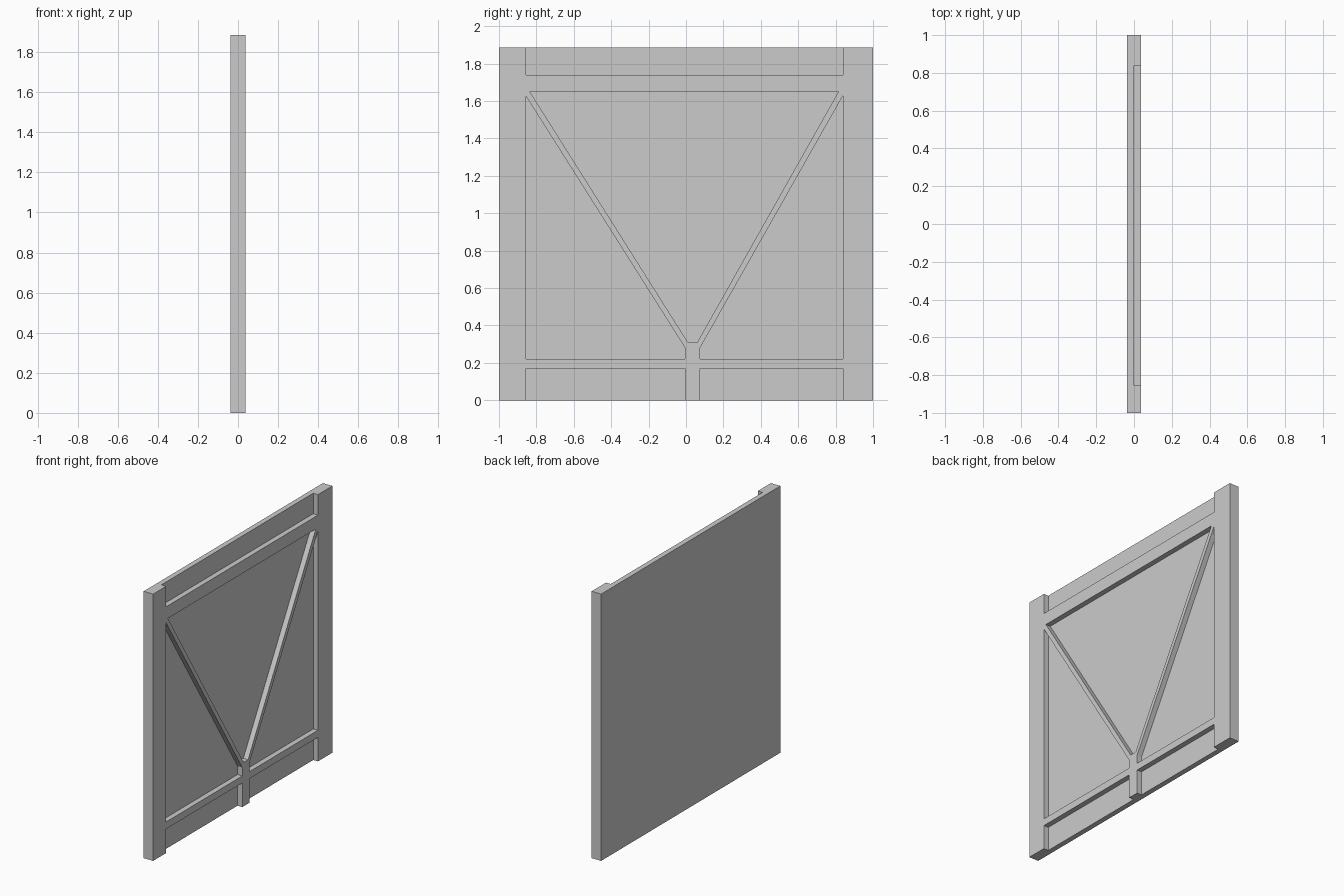
import bpy
import bmesh
from mathutils import Vector

cube = bpy.data.objects.get("Cube")
if cube:
    bpy.data.objects.remove(cube, do_unlink=True)

HEIGHT = 1.885
FRONT = 0.037          # outer face of the raised frame
FLOOR = 0.0            # sunken panel face
LEFT, RIGHT = -0.855, 0.84
POST = (-0.005, 0.075)

grey = bpy.data.materials.new("plain grey")
grey.use_nodes = True
colour = (0.6, 0.6, 0.6, 1)
grey.diffuse_color = colour
grey.node_tree.nodes["Principled BSDF"].inputs["Base Color"].default_value = colour


def prism(name, outline, x0, x1):
    """Extrude a (y, z) outline along x."""
    bm = bmesh.new()
    face = bm.faces.new([bm.verts.new((x0, y, z)) for y, z in outline])
    grown = bmesh.ops.extrude_face_region(bm, geom=[face])["geom"]
    verts = [v for v in grown if isinstance(v, bmesh.types.BMVert)]
    bmesh.ops.translate(bm, verts=verts, vec=Vector((x1 - x0, 0, 0)))
    bmesh.ops.recalc_face_normals(bm, faces=bm.faces)
    mesh = bpy.data.meshes.new(name)
    bm.to_mesh(mesh)
    bm.free()
    mesh.materials.append(grey)
    obj = bpy.data.objects.new(name, mesh)
    bpy.context.collection.objects.link(obj)
    return obj


def rect(y0, y1, z0, z1):
    return [(y0, z0), (y1, z0), (y1, z1), (y0, z1)]


# Solid door slab
door = prism("door_panel", rect(-1, 1, 0, HEIGHT), -FRONT, FRONT)

# Pockets that leave the stiles, rails, post and diagonal braces raised
pockets = {
    "top_pocket": rect(LEFT, RIGHT, 1.74, HEIGHT + 0.1),
    "bottom_pocket_a": rect(LEFT, POST[0], -0.1, 0.17),
    "bottom_pocket_b": rect(POST[1], RIGHT, -0.1, 0.17),
    "side_pocket_a": [(LEFT, 0.22), (POST[0], 0.22), (POST[0], 0.28), (LEFT, 1.625)],
    "side_pocket_b": [(POST[1], 0.22), (RIGHT, 0.22), (RIGHT, 1.63), (POST[1], 0.28)],
    "centre_pocket": [(0.01, 0.31), (0.06, 0.31), (0.815, 1.65), (-0.835, 1.65)],
}
cutters = [prism(n + "_cutter", o, FLOOR, FRONT + 0.1) for n, o in pockets.items()]
for cutter in cutters:
    mod = door.modifiers.new(cutter.name, "BOOLEAN")
    mod.operation = "DIFFERENCE"
    mod.solver = "EXACT"
    mod.object = cutter

# Bake the cuts and drop the cutters
bpy.context.view_layer.update()
graph = bpy.context.evaluated_depsgraph_get()
carved = bpy.data.meshes.new_from_object(door.evaluated_get(graph))
door.modifiers.clear()
door.data = carved
for cutter in cutters:
    bpy.data.objects.remove(cutter, do_unlink=True)
